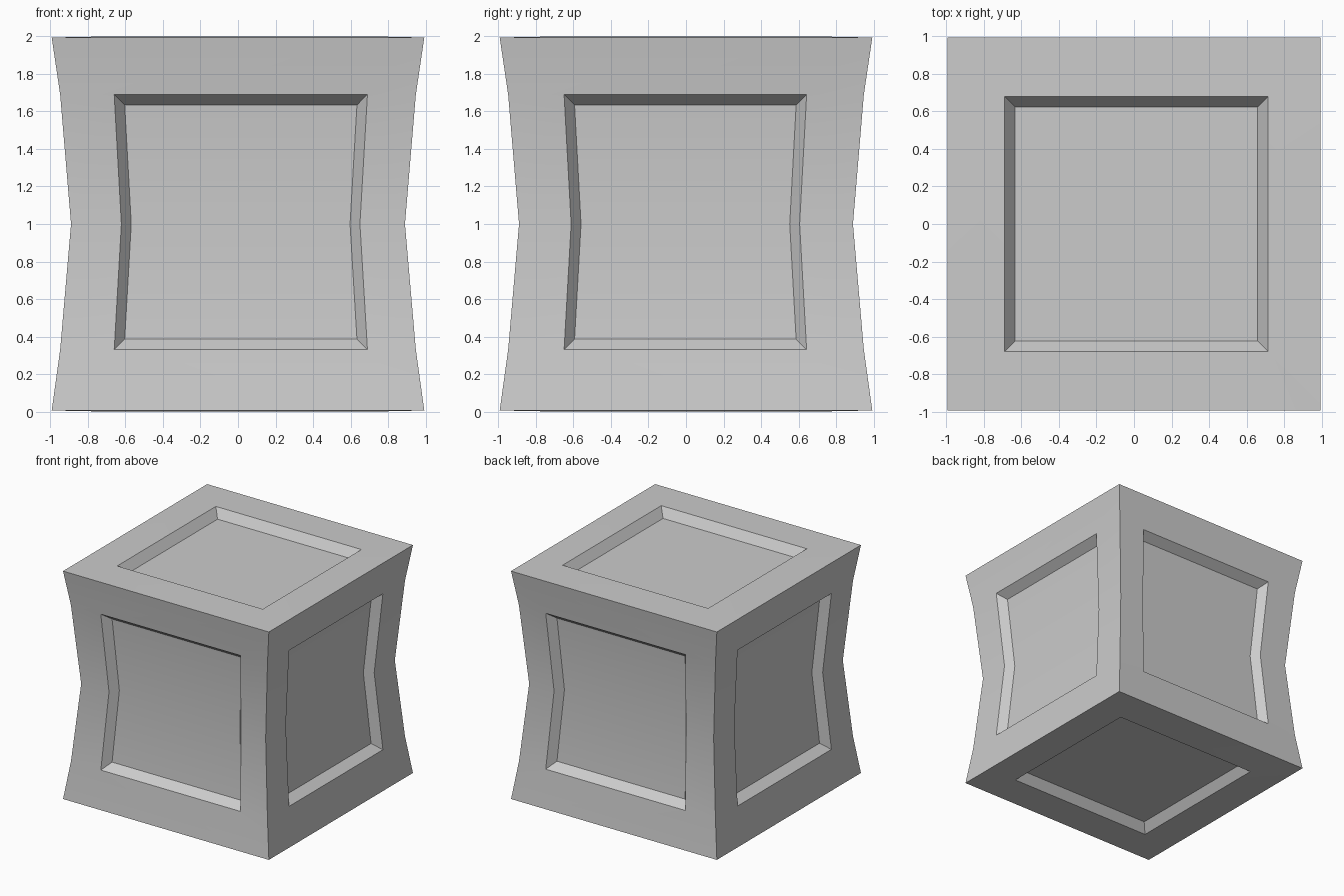
import bpy, bmesh

if "Cube" in bpy.data.objects:
    bpy.data.objects.remove(bpy.data.objects["Cube"])

# Ring heights and half widths of the pinched crate body
RING = [(0.006, 0.993), (0.33, 0.948), (1.0, 0.89), (1.69, 0.948), (1.994, 0.993)]
PINCH = 0.942          # width of the waist relative to the panel ends
BEVEL, DEPTH = 0.056, 0.075

bm = bmesh.new()


def face(points):
    bm.faces.new([bm.verts.new(p) for p in points])


def side_panel(place, lo, hi):
    """One pinched side wall with a recessed panel; place(u, d, z) gives a 3D point."""
    edge = [[place(s * w, w, z) for z, w in RING] for s in (-1, 1)]
    rim, floor = [], []
    for s, u in ((1, lo), (-1, hi)):
        r, f = [], []
        for i, k in ((1, 1), (2, PINCH), (3, 1)):
            z, w = RING[i]
            r.append(place(u * k, w, z))
            f.append(place((u + s * BEVEL) * k, (RING[1][1] - DEPTH) * k, z + BEVEL * (2 - i)))
        rim.append(r)
        floor.append(f)
    L, R = edge
    # frame below and above the panel
    face([L[0], R[0], R[1], rim[1][0], rim[0][0], L[1]])
    face([L[4], R[4], R[3], rim[1][2], rim[0][2], L[3]])
    # frame sides, sloped walls and recessed floor
    for j in (0, 1):
        for s in (0, 1):
            face([edge[s][j + 1], edge[s][j + 2], rim[s][j + 1], rim[s][j]])
            face([rim[s][j], rim[s][j + 1], floor[s][j + 1], floor[s][j]])
        face([floor[0][j], floor[1][j], floor[1][j + 1], floor[0][j + 1]])
    for j in (0, 2):
        face([rim[0][j], rim[1][j], floor[1][j], floor[0][j]])


def end_panel(z_edge, z_rim, z_floor):
    """Flat top or bottom with a recessed panel."""
    def loop(x0, x1, y, z):
        return [(x0, -y, z), (x1, -y, z), (x1, y, z), (x0, y, z)]
    w = RING[0][1]
    loops = [loop(-w, w, w, z_edge),
             loop(-0.69, 0.715, 0.68, z_rim),
             loop(-0.69 + BEVEL, 0.715 - BEVEL, 0.68 - BEVEL, z_floor)]
    for a, b in zip(loops, loops[1:]):
        for i in range(4):
            k = (i + 1) % 4
            face([a[i], a[k], b[k], b[i]])
    face(loops[-1])


# front, back, right and left walls
for s in (-1, 1):
    side_panel(lambda u, d, z: (u, s * d, z), -0.66, 0.69)
    side_panel(lambda u, d, z: (s * d, u, z), -0.65, 0.643)

# bottom and top
end_panel(RING[0][0], 0.0, DEPTH)
end_panel(RING[4][0], 2.0, 2.0 - DEPTH)

bmesh.ops.remove_doubles(bm, verts=bm.verts, dist=0.0005)
bmesh.ops.recalc_face_normals(bm, faces=bm.faces)

mesh = bpy.data.meshes.new("crate")
bm.to_mesh(mesh)
bm.free()
crate = bpy.data.objects.new("crate", mesh)
bpy.context.collection.objects.link(crate)
bpy.context.view_layer.objects.active = crate
crate.select_set(True)
bpy.ops.object.shade_smooth_by_angle(angle=0.5)
